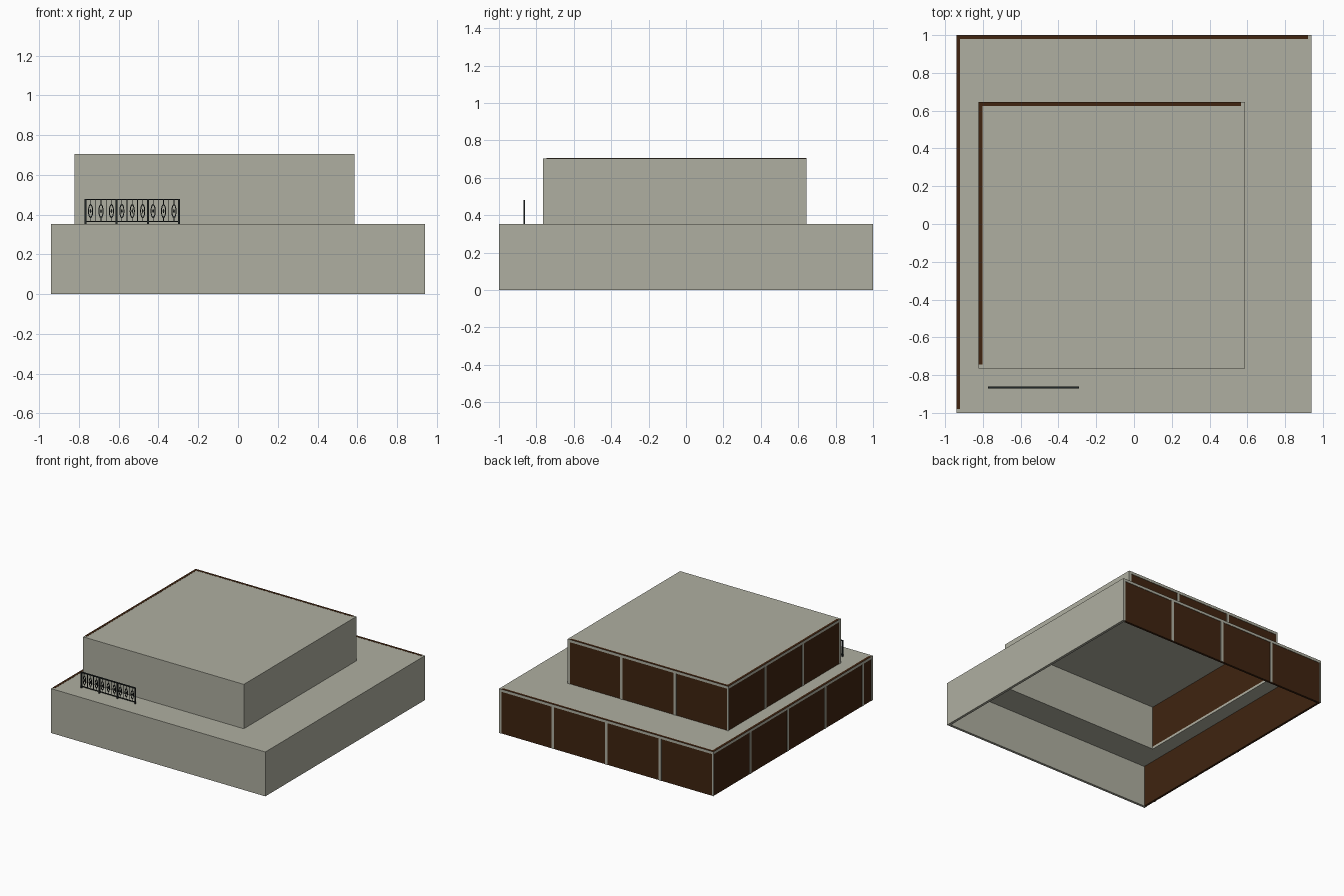
import bpy, bmesh, math
from mathutils import Matrix, Vector

if "Cube" in bpy.data.objects:
    bpy.data.objects.remove(bpy.data.objects["Cube"])


def material(name, rgb):
    m = bpy.data.materials.new(name)
    m.diffuse_color = (*rgb, 1)
    m.use_nodes = True
    m.node_tree.nodes["Principled BSDF"].inputs["Base Color"].default_value = m.diffuse_color
    return m


CONCRETE = material("warm grey", (0.43, 0.43, 0.355))
TIMBER = material("dark brown", (0.050, 0.0175, 0.005))
IRON = material("blackened iron", (0.016, 0.021, 0.021))


def add_box(bm, x0, x1, y0, y1, z0, z1):
    mid = Vector(((x0 + x1) / 2, (y0 + y1) / 2, (z0 + z1) / 2))
    size = Matrix.Diagonal((x1 - x0, y1 - y0, z1 - z0, 1))
    bmesh.ops.create_cube(bm, size=1, matrix=Matrix.Translation(mid) @ size)


def finish(bm, name, mat):
    mesh = bpy.data.meshes.new(name)
    bm.to_mesh(mesh)
    bm.free()
    ob = bpy.data.objects.new(name, mesh)
    bpy.context.collection.objects.link(ob)
    mesh.materials.append(mat)
    return ob


def boxes(name, mat, items):
    bm = bmesh.new()
    for b in items:
        add_box(bm, *b)
    return finish(bm, name, mat)


T = 0.02       # wall and slab thickness
BAY = 0.47     # column spacing
COL = 0.022    # column width
IN = 0.003     # panel recess behind the frame


def tier(name, x0, x1, y0, y1, z0, z1, hole=None):
    # plain front and right walls
    boxes(name + "_plain_walls", CONCRETE, [
        (x0, x1, y0, y0 + T, z0, z1 - T),
        (x1 - T, x1, y0 + T, y1, z0, z1 - T)])
    # roof slab, with an opening under the tier above
    if hole:
        a, b, c, d = hole
        slab = [(x0, x1, y0, c, z1 - T, z1), (x0, x1, d, y1, z1 - T, z1),
                (x0, a, c, d, z1 - T, z1), (b, x1, c, d, z1 - T, z1)]
    else:
        slab = [(x0, x1, y0, y1, z1 - T, z1)]
    boxes(name + "_roof", CONCRETE, slab)
    # brown back and left walls
    boxes(name + "_panels", TIMBER, [
        (x0 + IN, x1 - T, y1 - T, y1 - IN, z0, z1 - T),
        (x0 + IN, x0 + T, y0 + T, y1 - T, z0, z1 - T)])
    # brown capping strips along the roof edge
    boxes(name + "_capping", TIMBER, [
        (x0, x1 - T, y1 - T, y1, z1, z1 + 0.001),
        (x0, x0 + T, y0 + T, y1 - T, z1, z1 + 0.001)])
    # grey columns, spaced from the back left corner
    cols = []
    for i in range(round((x1 - x0) / BAY) + 1):
        x = x0 + i * BAY
        cols.append((max(x0, x - COL / 2), min(x1 - 0.001, x + COL / 2),
                     y1 - T / 2, y1, z0, z1 - T))
    for i in range(int((y1 - y0) / BAY + 0.01) + 1):
        y = y1 - i * BAY
        cols.append((x0, x0 + T / 2, max(y0 + 0.001, y - COL / 2),
                     min(y1 - 0.001, y + COL / 2), z0, z1 - T))
    boxes(name + "_columns", CONCRETE, cols)


UP = (-0.823, 0.587, -0.765, 0.645)
tier("lower_tier", -0.94, 0.94, -1, 1, 0, 0.352,
     (UP[0] + T, UP[1] - T, UP[2] + T, UP[3] - T))
tier("upper_tier", *UP, 0.352, 0.704)

# railing: posts, rails and slim bars
RX0, RX1, RY, RZ = -0.768, -0.296, -0.865, 0.352
step = (RX1 - RX0) / 9
parts = [(RX0 - 0.005, RX1 + 0.005, RY - 0.005, RY + 0.005, RZ + 0.121, RZ + 0.128),
         (RX0, RX1, RY - 0.003, RY + 0.003, RZ + 0.011, RZ + 0.017)]
for i in range(10):
    x = RX0 + i * step
    w = 0.005 if i % 3 == 0 else 0.002
    parts.append((x - w, x + w, RY - w, RY + w,
                  RZ if i % 3 == 0 else RZ + 0.017, RZ + 0.121))
boxes("railing_frame", IRON, parts)

# railing ornaments: an oval ring on a stem with a small diamond inside
bm = bmesh.new()
for i in range(9):
    cx, cz = RX0 + (i + 0.5) * step, RZ + 0.066
    n = 12
    rings = []
    for k in range(n):
        a = 2 * math.pi * k / n
        rings.append([bm.verts.new((cx + math.cos(a) * rx, RY + y,
                                    cz + math.sin(a) * rz))
                      for rx, rz, y in ((0.013, 0.036, -0.002), (0.013, 0.036, 0.002),
                                        (0.008, 0.029, 0.002), (0.008, 0.029, -0.002))])
    for k in range(n):
        p, q = rings[k], rings[(k + 1) % n]
        for j in range(4):
            bm.faces.new((p[j], p[(j + 1) % 4], q[(j + 1) % 4], q[j]))
    add_box(bm, cx - 0.0015, cx + 0.0015, RY - 0.0015, RY + 0.0015, cz + 0.034, RZ + 0.121)
    add_box(bm, cx - 0.0015, cx + 0.0015, RY - 0.0015, RY + 0.0015, RZ + 0.017, cz - 0.034)
    bmesh.ops.create_cone(bm, segments=4, radius1=0.005, radius2=0.005, depth=0.004,
                          cap_ends=True,
                          matrix=Matrix.Translation((cx, RY, cz))
                          @ Matrix.Diagonal((1, 1, 2.4, 1))
                          @ Matrix.Rotation(math.pi / 2, 4, 'X'))
bmesh.ops.recalc_face_normals(bm, faces=bm.faces)
finish(bm, "railing_ornaments", IRON)
